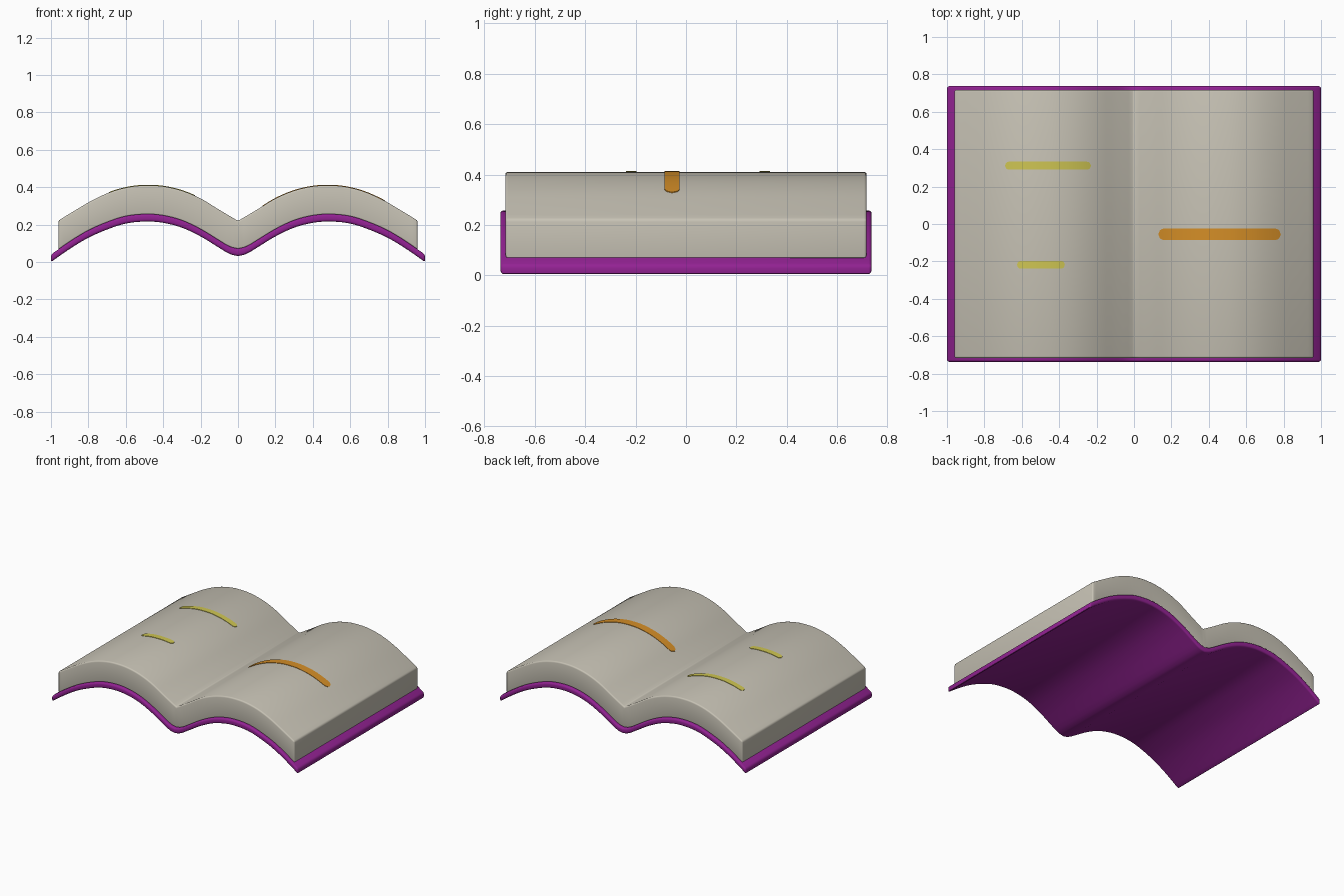
import bpy, bmesh, math

if "Cube" in bpy.data.objects:
    bpy.data.objects.remove(bpy.data.objects["Cube"])

# Half cross-sections (distance from spine, height); both halves mirror at the spine
PAGE_TOP = [(0, .22), (.1, .279), (.2, .34), (.3, .382), (.4, .405), (.48, .41),
            (.56, .405), (.66, .382), (.76, .34), (.86, .283), (.96, .222)]
COVER_TOP = [(-.05, .086), (0, .072), (.05, .086), (.1, .116), (.2, .177), (.3, .224), (.4, .25), (.49, .257),
             (.6, .246), (.7, .214), (.8, .17), (.9, .11), (1, .04)]


def height(pts, x):
    """Smooth (Hermite) interpolation of a half profile."""
    x = abs(x)
    n = len(pts)

    def slope(i):
        a, b = pts[max(i - 1, 0)], pts[min(i + 1, n - 1)]
        return (b[1] - a[1]) / (b[0] - a[0])
    i = next((k for k in range(n - 1) if pts[k][0] <= x <= pts[k + 1][0]), n - 2)
    (x0, z0), (x1, z1) = pts[i], pts[i + 1]
    h = x1 - x0
    t = (x - x0) / h
    return ((2*t**3 - 3*t*t + 1) * z0 + (t**3 - 2*t*t + t) * h * slope(i)
            + (3*t*t - 2*t**3) * z1 + (t**3 - t*t) * h * slope(i + 1))


def page_top(x):
    return height(PAGE_TOP, x)


def cover_top(x):
    return height(COVER_TOP, x)


def material(name, color):
    m = bpy.data.materials.new(name)
    m.diffuse_color = (*color, 1)
    m.use_nodes = True
    m.node_tree.nodes["Principled BSDF"].inputs["Base Color"].default_value = m.diffuse_color
    return m


paper = material("warm grey paper", (.57, .54, .46))
purple = material("purple cover", (.29, .016, .29))
orange = material("orange marker", (.66, .27, .02))
yellow = material("yellow marker", (.62, .56, .085))


def slab(name, x0, x1, half_width, center_y, top, bottom, mat, bevel=0, n=64):
    """Closed curved slab swept across x, with quads on every side."""
    bm = bmesh.new()
    rings = []
    for i in range(n + 1):
        x = x0 + (x1 - x0) * i / n
        w = half_width(x)
        rings.append([bm.verts.new((x, center_y + s * w, f(x)))
                      for s, f in ((-1, bottom), (1, bottom), (1, top), (-1, top))])
    for a, b in zip(rings, rings[1:]):
        for k in range(4):
            bm.faces.new((a[k], a[(k + 1) % 4], b[(k + 1) % 4], b[k]))
    bm.faces.new(rings[0])
    bm.faces.new(rings[-1])
    bmesh.ops.recalc_face_normals(bm, faces=bm.faces)
    me = bpy.data.meshes.new(name)
    bm.to_mesh(me)
    bm.free()
    me.materials.append(mat)
    ob = bpy.data.objects.new(name, me)
    bpy.context.collection.objects.link(ob)
    bpy.ops.object.select_all(action='DESELECT')
    ob.select_set(True)
    bpy.context.view_layer.objects.active = ob
    if bevel:
        m = ob.modifiers.new("rounded edges", 'BEVEL')
        m.width = bevel
        m.segments = 3
        m.limit_method = 'ANGLE'
        m.angle_limit = math.radians(45)
        m.use_clamp_overlap = False
        bpy.ops.object.modifier_apply(modifier=m.name)
    bpy.ops.object.shade_smooth_by_angle(angle=math.radians(35))
    return ob


# Cover and page block
slab("cover", -1, 1, lambda x: .737, 0, cover_top, lambda x: cover_top(x) - .04, purple, .012)
slab("pages", -.96, .96, lambda x: .717, 0, page_top, lambda x: cover_top(x) - .004, paper, .01)


def marker(name, x0, x1, y, width, mat):
    """Thin round-ended highlight strip that follows the page."""
    r = width / 2

    def half(x):
        d = max(r - (x - x0), r - (x1 - x), 0)
        return math.sqrt(max(r * r - d * d, 1e-7))
    slab(name, x0, x1, half, y, lambda x: page_top(x) + .003,
         lambda x: page_top(x) - .003, mat, n=80)


# Highlighted lines
marker("orange_highlight", .13, .785, -.055, .06, orange)
marker("yellow_highlight_long", -.69, -.23, .312, .042, yellow)
marker("yellow_highlight_short", -.625, -.37, -.218, .042, yellow)
